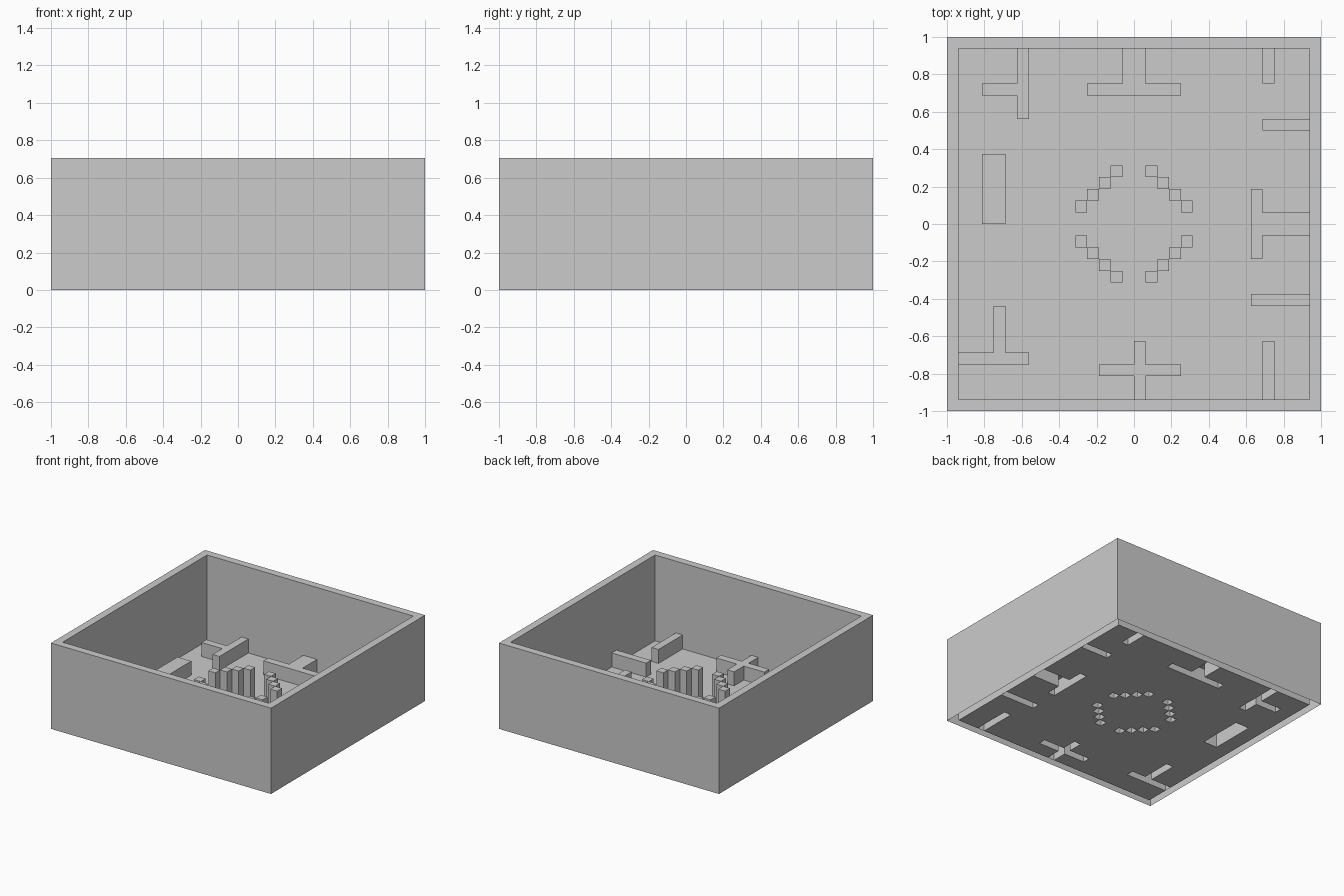
import bpy
import bmesh

if "Cube" in bpy.data.objects:
    bpy.data.objects.remove(bpy.data.objects["Cube"], do_unlink=True)

N = 32                 # plan cells per side
CELL = 2 / N
WALL_H, LOW_H, POST_H = 0.705, 0.115, 0.255

grey = bpy.data.materials.new("plain grey")
grey.use_nodes = True
grey.diffuse_color = (0.6, 0.6, 0.6, 1)
grey.node_tree.nodes["Principled BSDF"].inputs["Base Color"].default_value = (0.6, 0.6, 0.6, 1)


def cells_in(*rects):
    """Plan cells covered by rectangles given as (x0, x1, y0, y1)."""
    return {(i, j) for x0, x1, y0, y1 in rects
            for i in range(x0, x1) for j in range(y0, y1)}


def on_room_edge(edge):
    """True where a low wall runs into the outer wall."""
    limit = 1 - CELL
    return any(all(abs(abs(v.co[k]) - limit) < 1e-4 for v in edge.verts)
               and abs(edge.verts[0].co[k] - edge.verts[1].co[k]) < 1e-4
               for k in (0, 1))


def build(name, cells, height, inner=True, merge=True):
    """Flat plan at a height, with skirts down to the ground, open below."""
    bm = bmesh.new()
    for i, j in sorted(cells):
        corners = ((i, j), (i + 1, j), (i + 1, j + 1), (i, j + 1))
        bm.faces.new([bm.verts.new((a * CELL - 1, b * CELL - 1, height))
                      for a, b in corners])
    bmesh.ops.remove_doubles(bm, verts=bm.verts, dist=1e-4)
    if merge:
        bmesh.ops.dissolve_limit(bm, angle_limit=0.01, verts=bm.verts, edges=bm.edges)
    if height > 0:
        rim = [e for e in bm.edges
               if e.is_boundary and not (inner and on_room_edge(e))]
        made = bmesh.ops.extrude_edge_only(bm, edges=rim)["geom"]
        for v in made:
            if isinstance(v, bmesh.types.BMVert):
                v.co.z = 0
        bmesh.ops.recalc_face_normals(bm, faces=bm.faces)
    # Tops must face up
    bm.normal_update()
    top = max(bm.faces, key=lambda f: abs(f.normal.z))
    if top.normal.z < 0:
        bmesh.ops.reverse_faces(bm, faces=bm.faces)
    mesh = bpy.data.meshes.new(name)
    bm.to_mesh(mesh)
    bm.free()
    mesh.materials.append(grey)
    obj = bpy.data.objects.new(name, mesh)
    bpy.context.collection.objects.link(obj)
    return cells


# Low interior walls
low_walls = {
    "back_right_corner_wall": [(6, 7, 25, 31), (3, 6, 27, 28)],
    "back_tee_wall": [(12, 20, 27, 28), (15, 17, 28, 31)],
    "back_left_stub": [(27, 28, 28, 31)],
    "left_back_bar": [(27, 31, 24, 25)],
    "left_tee_wall": [(26, 27, 13, 19), (27, 31, 15, 17)],
    "left_front_bar": [(26, 31, 9, 10)],
    "front_left_stub": [(27, 28, 1, 6)],
    "front_cross_wall": [(13, 20, 3, 4), (16, 17, 1, 6)],
    "front_right_tee_wall": [(1, 7, 4, 5), (4, 5, 5, 9)],
    "right_block": [(3, 5, 16, 22)],
}
used = set()
for name, rects in low_walls.items():
    used |= build(name, cells_in(*rects), LOW_H)

# Ring of square posts, mirrored into four arcs
for k in range(4):
    for side_x in (0, 1):
        for side_y in (0, 1):
            i, j = 17 + k, 20 - k
            cell = (N - 1 - i if side_x else i, N - 1 - j if side_y else j)
            label = ("right" if side_x else "left", "front" if side_y else "back")
            used |= build(f"post_{label[1]}_{label[0]}_{k + 1}", {cell}, POST_H)

# Outer wall and floor
room = cells_in((1, N - 1, 1, N - 1))
build("outer_wall", cells_in((0, N, 0, N)) - room, WALL_H, inner=False, merge=False)
build("floor", room - used, 0, merge=False)
